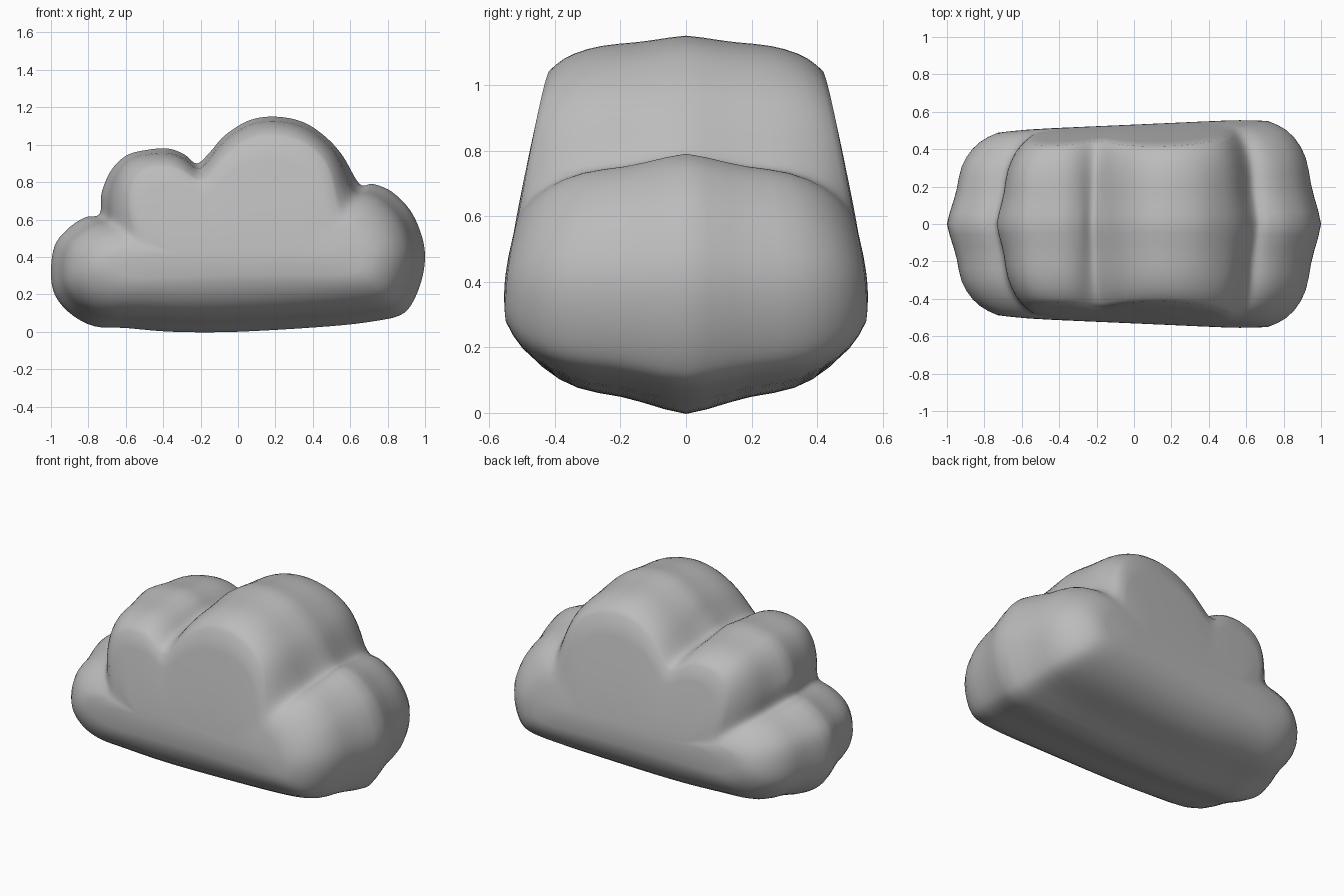
import bpy
import bmesh
from math import hypot
from mathutils import Vector

default = bpy.data.objects.get("Cube")
if default:
    bpy.data.objects.remove(default)

# Centre silhouette in hundredths (x, z), clockwise from the lower left
OUTLINE = [(-77, 3), (-90, 10), (-98, 20), (-100, 32), (-98, 46), (-91, 55), (-82, 61), (-74, 63),
           (-73, 74), (-68, 86), (-60, 94), (-50, 97), (-38, 98), (-29, 95), (-22, 90),
           (-15, 96), (-7, 105), (6, 113), (20, 115), (35, 112), (47, 104), (56, 94), (65, 79),
           (72, 79), (82, 75), (92, 65), (98, 52), (100, 40), (98, 27), (93, 15), (87, 9),
           (75, 6), (50, 3), (0, 0), (-35, 0), (-60, 2)]
# Share of the half width, and inset from the silhouette, for each ring
RINGS = [(0, 0), (.12, .014), (.25, .035), (.37, .052), (.5, .064), (.62, .08), (.72, .105),
         (.81, .14), (.88, .18), (.93, .225), (.97, .275)]
STEPS = 5


def spline(points, steps):
    """Closed smooth curve through the points."""
    result = []
    n = len(points)
    for i in range(n):
        a, b, c, d = (Vector(points[(i + k) % n]) / 100 for k in (-1, 0, 1, 2))
        for s in range(steps):
            t = s / steps
            result.append(b + (c - a) * t / 2 + (a * 2 - b * 5 + c * 4 - d) * t * t / 2
                          + (b * 3 - a - c * 3 + d) * t ** 3 / 2)
    return result


def relax(points, times):
    """Soften the notches between the puffs."""
    n = len(points)
    for _ in range(times):
        points = [(points[i - 1] + points[i] * 2 + points[(i + 1) % n]) / 4 for i in range(n)]
    return points


def half_width(p):
    """The body widens to the right and narrows towards the top."""
    rise = p.y - .4
    return .545 + .045 * p.x - .095 * (rise + hypot(rise, .15))


def spine(p):
    return Vector((p.x * .6, .42))


def softness(p):
    """The tall puffs are squarer than the ends."""
    t = min(max((p.y - .7) / .3, 0), 1)
    return 1 - .65 * t * t * (3 - 2 * t)


# Rings of one half: inset ones round the rim, then the flatter side
outline = spline(OUTLINE, STEPS)
layers = []
for share, inset in RINGS:
    ring = []
    for p in outline:
        way = spine(p) - p
        ring.append(p + way * min(inset * softness(p) / way.length, .85))
    ring = relax(ring, int(inset * 90))
    layers.append([(p.x, half_width(p) * share, p.y) for p in ring])
for t in (.2, .45, .7, .92):
    inner = [p.lerp(spine(p), t) for p in ring]
    share = 1 - .03 * (1 - t) ** 2
    layers.append([(p.x, half_width(p) * share, p.y) for p in inner])

# Join both mirrored halves along the centre seam
bm = bmesh.new()
seam = [bm.verts.new(co) for co in layers[0]]
for side in (-1, 1):
    previous = seam
    for layer in layers[1:]:
        current = [bm.verts.new((x, y * side, z)) for x, y, z in layer]
        for i in range(len(seam)):
            bm.faces.new((previous[i - 1], previous[i], current[i], current[i - 1]))
        previous = current
    bm.faces.new(previous)
bmesh.ops.recalc_face_normals(bm, faces=bm.faces)
mesh = bpy.data.meshes.new("cloud")
bm.to_mesh(mesh)
bm.free()
cloud = bpy.data.objects.new("cloud", mesh)
bpy.context.collection.objects.link(cloud)

# Plain grey finish
grey = bpy.data.materials.new("soft grey")
grey.use_nodes = True
colour = (.5, .5, .5, 1)
grey.diffuse_color = colour
grey.node_tree.nodes["Principled BSDF"].inputs["Base Color"].default_value = colour
mesh.materials.append(grey)

bpy.context.view_layer.objects.active = cloud
cloud.select_set(True)
bpy.ops.object.shade_smooth()
